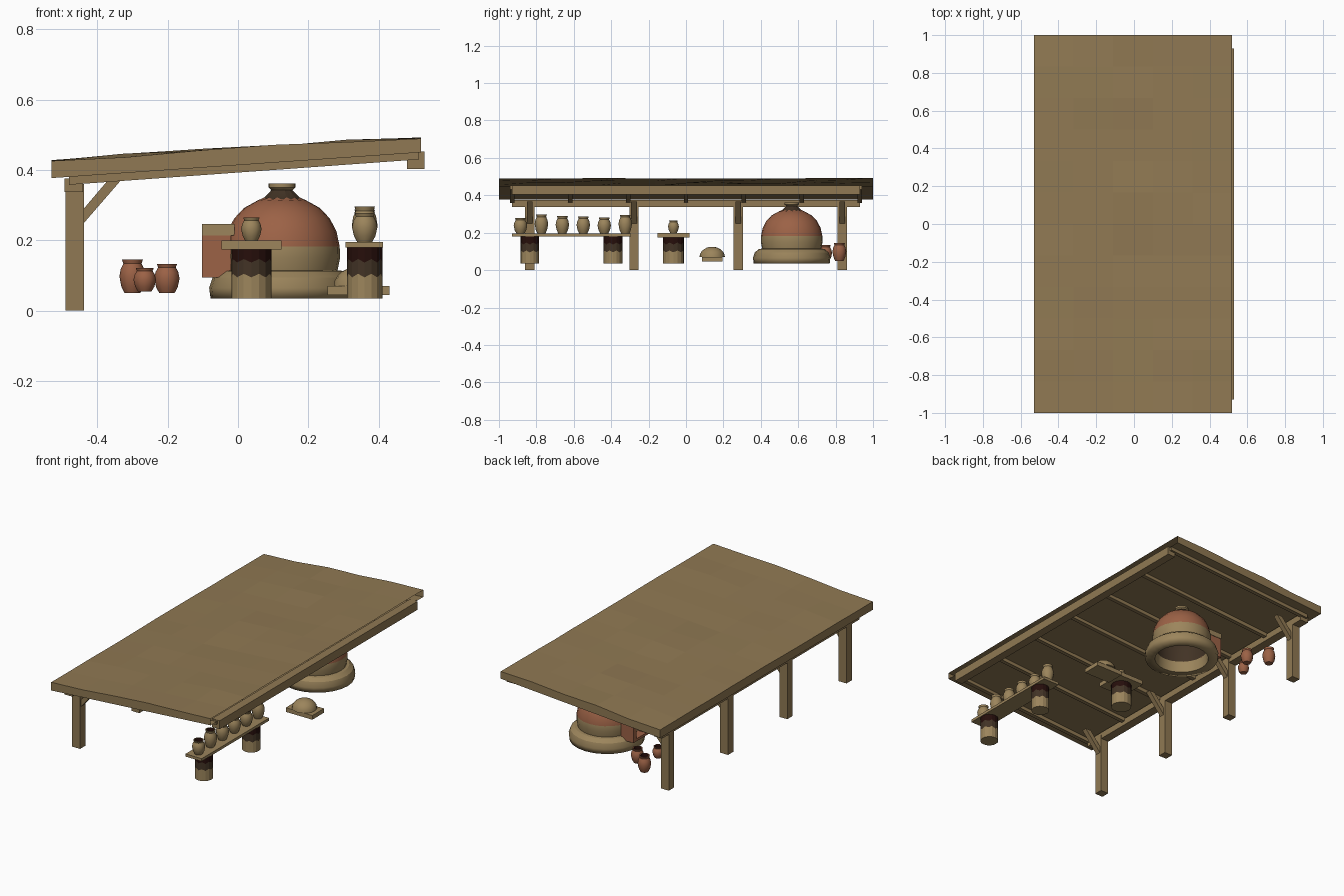
import bpy, bmesh, math, random
from mathutils import Vector

if "Cube" in bpy.data.objects:
    bpy.data.objects.remove(bpy.data.objects["Cube"])
random.seed(4)


def material(name, rgb):
    m = bpy.data.materials.new(name)
    m.use_nodes = True
    col = [((c / 255 + 0.055) / 1.055) ** 2.4 for c in rgb] + [1]
    m.diffuse_color = col
    m.node_tree.nodes["Principled BSDF"].inputs["Base Color"].default_value = col
    return m


WOOD, CLAY, RED, SOOT, BLACK = range(5)
MATS = [material("wood", (144, 121, 83)), material("pale_clay", (156, 133, 92)),
        material("terracotta", (156, 98, 70)), material("soot_brown", (66, 51, 37)),
        material("charred_black", (38, 14, 11))]


def finish(name, bm, smooth=False):
    me = bpy.data.meshes.new(name)
    bm.to_mesh(me)
    bm.free()
    for m in MATS:
        me.materials.append(m)
    ob = bpy.data.objects.new(name, me)
    bpy.context.collection.objects.link(ob)
    if smooth:
        bpy.ops.object.select_all(action='DESELECT')
        ob.select_set(True)
        bpy.context.view_layer.objects.active = ob
        bpy.ops.object.shade_smooth_by_angle(angle=math.radians(30))
    return ob


def extrude_y(name, outline, y0, y1, mat=WOOD):
    """Solid with an x-z outline running from y0 to y1."""
    bm = bmesh.new()
    face = bm.faces.new([bm.verts.new((x, y0, z)) for x, z in outline])
    new = bmesh.ops.extrude_face_region(bm, geom=[face])["geom"]
    bmesh.ops.translate(bm, vec=(0, y1 - y0, 0),
                        verts=[v for v in new if isinstance(v, bmesh.types.BMVert)])
    bmesh.ops.recalc_face_normals(bm, faces=bm.faces)
    for f in bm.faces:
        f.material_index = mat
    return finish(name, bm)


def box(name, x0, x1, y0, y1, z0, z1, mat=WOOD):
    return extrude_y(name, [(x0, z0), (x1, z0), (x1, z1), (x0, z1)], y0, y1, mat)


def lathe(name, x, y, profile, seg=16, smooth=False):
    """Turned form; each step is radius, height, colour of the band above, jag."""
    bm = bmesh.new()
    rings = []
    for r, z, mat, jag in profile:
        rings.append([bm.verts.new((x + r * math.cos(i * math.tau / seg),
                                    y + r * math.sin(i * math.tau / seg),
                                    z + (jag if i % 2 else -jag))) for i in range(seg)])
    for k in range(len(rings) - 1):
        for i in range(seg):
            j = (i + 1) % seg
            f = bm.faces.new((rings[k][i], rings[k][j], rings[k + 1][j], rings[k + 1][i]))
            f.material_index = profile[k][2]
    for ring, flip, mat in ((rings[0], True, profile[0][2]), (rings[-1], False, profile[-1][2])):
        if mat is not None and not (flip and profile[0][3] is None):
            f = bm.faces.new(ring[::-1] if flip else ring)
            f.material_index = mat
    return finish(name, bm, smooth)


def pot(name, x, y, z, r, h, mat):
    shape = [(.6, 0), (.85, .2), (1, .5), (.9, .72), (.7, .88), (.8, 1)]
    prof = [(r * a, z + h * b, mat, 0) for a, b in shape]
    prof += [(r * .62, z + h, BLACK, 0), (r * .55, z + h * .85, BLACK, 0),
             (r * .7, z + h * .5, BLACK, 0)]
    lathe(name, x, y, prof, 12, True)


def charred_leg(name, x, y, r, top):
    lathe(name, x, y, [(r, .035, CLAY, 0), (r, .1, SOOT, .005),
                       (r, .142, BLACK, .005), (r, top, BLACK, 0)])


# Sloping roof: gently uneven slab, open along its high edge
X0, X1, NX, NY = -.53, .52, 5, 12
bm = bmesh.new()
top, under = {}, {}
for i in range(NX + 1):
    for j in range(NY + 1):
        t = i / NX
        x, y = X0 + t * (X1 - X0), -1 + 2 * j / NY
        wob = random.uniform(-.004, .009) * (0.3 if i in (0, NX) else 1)
        top[i, j] = bm.verts.new((x, y, .426 + .064 * t + wob))
        under[i, j] = bm.verts.new((x, y, .377 + .073 * t))
for i in range(NX):
    for j in range(NY):
        quad = [(i, j), (i + 1, j), (i + 1, j + 1), (i, j + 1)]
        bm.faces.new([top[k] for k in quad])
        bm.faces.new([under[k] for k in reversed(quad)])
for i in range(NX):
    bm.faces.new((under[i, 0], under[i + 1, 0], top[i + 1, 0], top[i, 0]))
    bm.faces.new((under[i + 1, NY], under[i, NY], top[i, NY], top[i + 1, NY]))
for j in range(NY):
    bm.faces.new((under[0, j + 1], under[0, j], top[0, j], top[0, j + 1]))
finish("roof", bm)

# Rafters and long beams
for n in range(7):
    y = -.93 + n * .31
    extrude_y(f"rafter_{n + 1}", [(-.48, .358), (.515, .43), (.515, .452), (-.48, .382)],
              y - .012, y + .012)
box("high_beam", .48, .53, -.93, .93, .403, .453)
box("low_beam", -.493, -.44, -.93, .93, .337, .376)

# Posts with diagonal braces
for n in range(4):
    y = -.835 + n * .557
    box(f"post_{n + 1}", -.49, -.438, y - .025, y + .025, 0, .36)
    extrude_y(f"brace_{n + 1}", [(-.44, .247), (-.335, .368), (-.372, .368), (-.44, .288)],
              y - .015, y + .015)

# Domed oven, hollow and open underneath
OX, OY = .125, .565
outer = [(.203, .035, CLAY, 0), (.207, .065, CLAY, 0), (.197, .095, CLAY, 0),
         (.175, .113, CLAY, 0), (.158, .115, CLAY, 0), (.165, .15, CLAY, 0),
         (.164, .182, RED, 0), (.155, .225, RED, 0), (.136, .262, RED, 0),
         (.108, .292, RED, 0), (.068, .314, RED, 0), (.052, .319, SOOT, .003),
         (.03, .343, CLAY, 0), (.038, .35, CLAY, 0), (.038, .361, CLAY, 0),
         (.024, .361, SOOT, 0), (.022, .32, SOOT, 0)]
inner = [(.09, .285, SOOT, 0), (.13, .24, SOOT, 0), (.148, .18, SOOT, 0),
         (.145, .1, CLAY, 0), (.15, .035, CLAY, 0), (.203, .035, None, 0)]
oven = lathe("oven", OX, OY, [(outer[0][0], outer[0][1], CLAY, 0)] + outer[1:] + inner, 24, True)
# Remove the cap that would close the hollow base
bm = bmesh.new()
bm.from_mesh(oven.data)
bmesh.ops.delete(bm, geom=[f for f in bm.faces if len(f.verts) > 4], context='FACES_ONLY')
bmesh.ops.remove_doubles(bm, verts=bm.verts, dist=1e-5)
bm.to_mesh(oven.data)
bm.free()

# Oven mouth
for n, y in enumerate((.49, .61)):
    box(f"mouth_jamb_{n + 1}", -.102, -.02, y, y + .03, .095, .214, RED)
box("mouth_lintel", -.102, -.01, .487, .643, .214, .246, CLAY)
box("mouth_sill", -.102, -.02, .49, .64, .095, .11, RED)
box("mouth_back", -.04, -.035, .5, .63, .1, .214, SOOT)

# Terracotta floor pots
pot("floor_pot_1", -.3, .82, .05, .037, .095, RED)
pot("floor_pot_2", -.202, .745, .05, .036, .083, RED)
pot("floor_pot_3", -.265, .64, .055, .032, .066, RED)

# Small table with its pot
charred_leg("table_leg", .038, -.067, .057, .175)
box("table_top", -.047, .123, -.153, .02, .174, .199, CLAY)
pot("table_pot", .038, -.067, .199, .029, .066, CLAY)

# Shelf with a row of pots
for n, y in enumerate((-.835, -.39)):
    charred_leg(f"shelf_leg_{n + 1}", .36, y, .05, .18)
box("shelf_board", .305, .412, -.93, -.295, .18, .196, CLAY)
heights = (.082, .1, .092, .09, .084, .099)
for n, h in enumerate(heights):
    pot(f"shelf_pot_{n + 1}", .36, -.885 + n * .112, .196, .036, h, CLAY)

# Dough mound on a board
box("board", .255, .43, .085, .195, .045, .07, CLAY)
lathe("dough_mound", .34, .14,
      [(.068 * math.cos(a), .07 + .055 * math.sin(a), CLAY, 0)
       for a in (k * math.pi / 11 for k in range(6))], 16, True)
